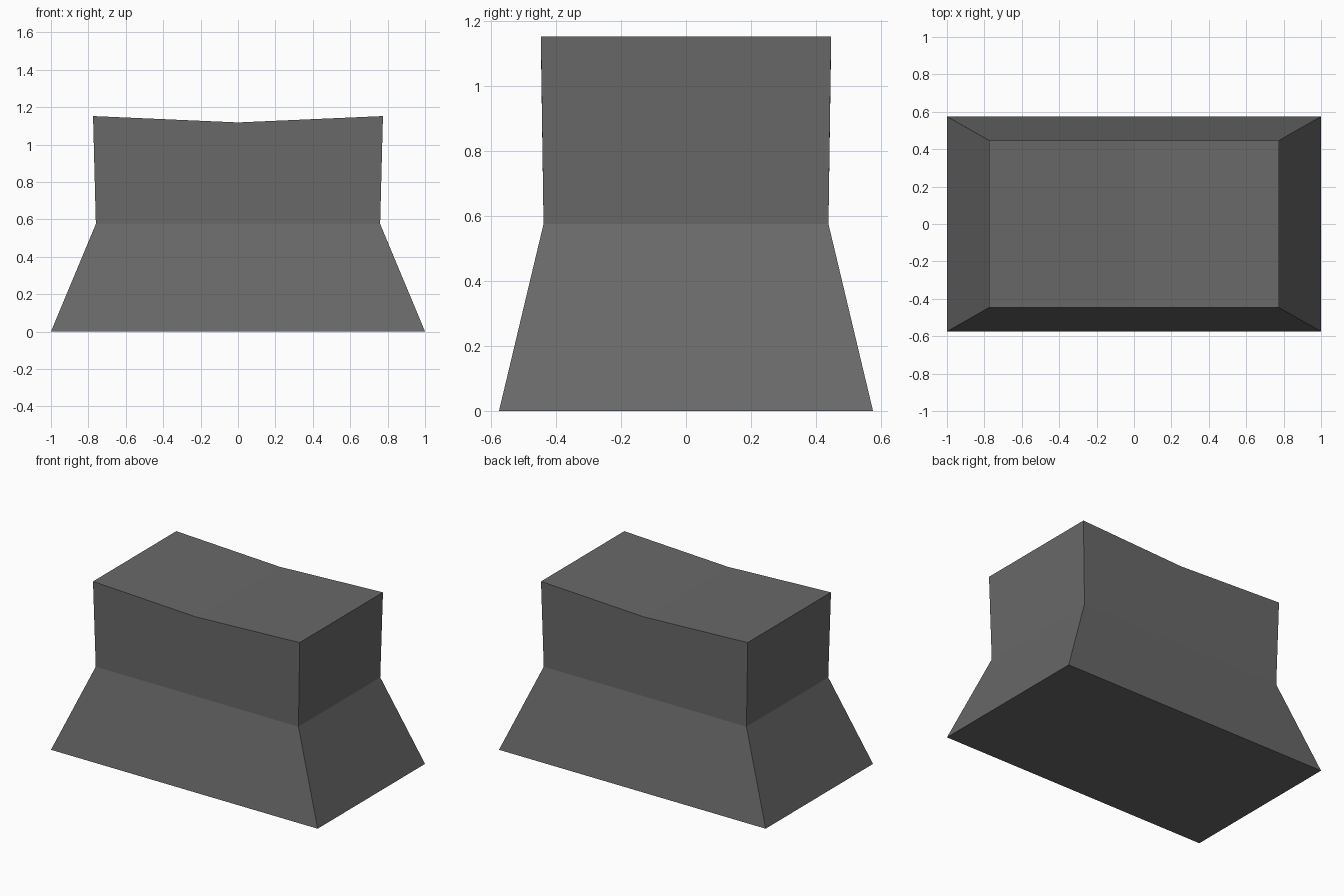
import bpy
import bmesh

cube = bpy.data.objects.get("Cube")
if cube:
    bpy.data.objects.remove(cube, do_unlink=True)

# Single dark grey material
grey = bpy.data.materials.new("dark_grey")
grey.use_nodes = True
colour = (0.14, 0.14, 0.14, 1)
grey.diffuse_color = colour
grey.node_tree.nodes["Principled BSDF"].inputs["Base Color"].default_value = colour

# Rectangular levels: half width, half depth, corner height, height at mid width
levels = [
    (1.0, 0.575, 0.0, 0.0),      # wide foot
    (0.76, 0.438, 0.575, 0.575),  # waist
    (0.775, 0.446, 1.152, 1.118),  # shallow V top
]

bm = bmesh.new()


def ring(half_x, half_y, z, mid_z):
    outline = [(-1, -1), (0, -1), (1, -1), (1, 1), (0, 1), (-1, 1)]
    return [bm.verts.new((sx * half_x, sy * half_y, z if sx else mid_z))
            for sx, sy in outline]


def cap(loop):
    a, b, c, d, e, f = loop
    bm.faces.new((a, b, e, f))
    bm.faces.new((b, c, d, e))


# Walls between neighbouring levels, then the base and the creased top
rings = [ring(*level) for level in levels]
for low, high in zip(rings, rings[1:]):
    for i in range(len(low)):
        j = (i + 1) % len(low)
        bm.faces.new((low[i], low[j], high[j], high[i]))
cap(rings[0])
cap(rings[-1])
bmesh.ops.recalc_face_normals(bm, faces=bm.faces)

mesh = bpy.data.meshes.new("flared_block")
bm.to_mesh(mesh)
bm.free()
mesh.materials.append(grey)
block = bpy.data.objects.new("flared_block", mesh)
bpy.context.collection.objects.link(block)
